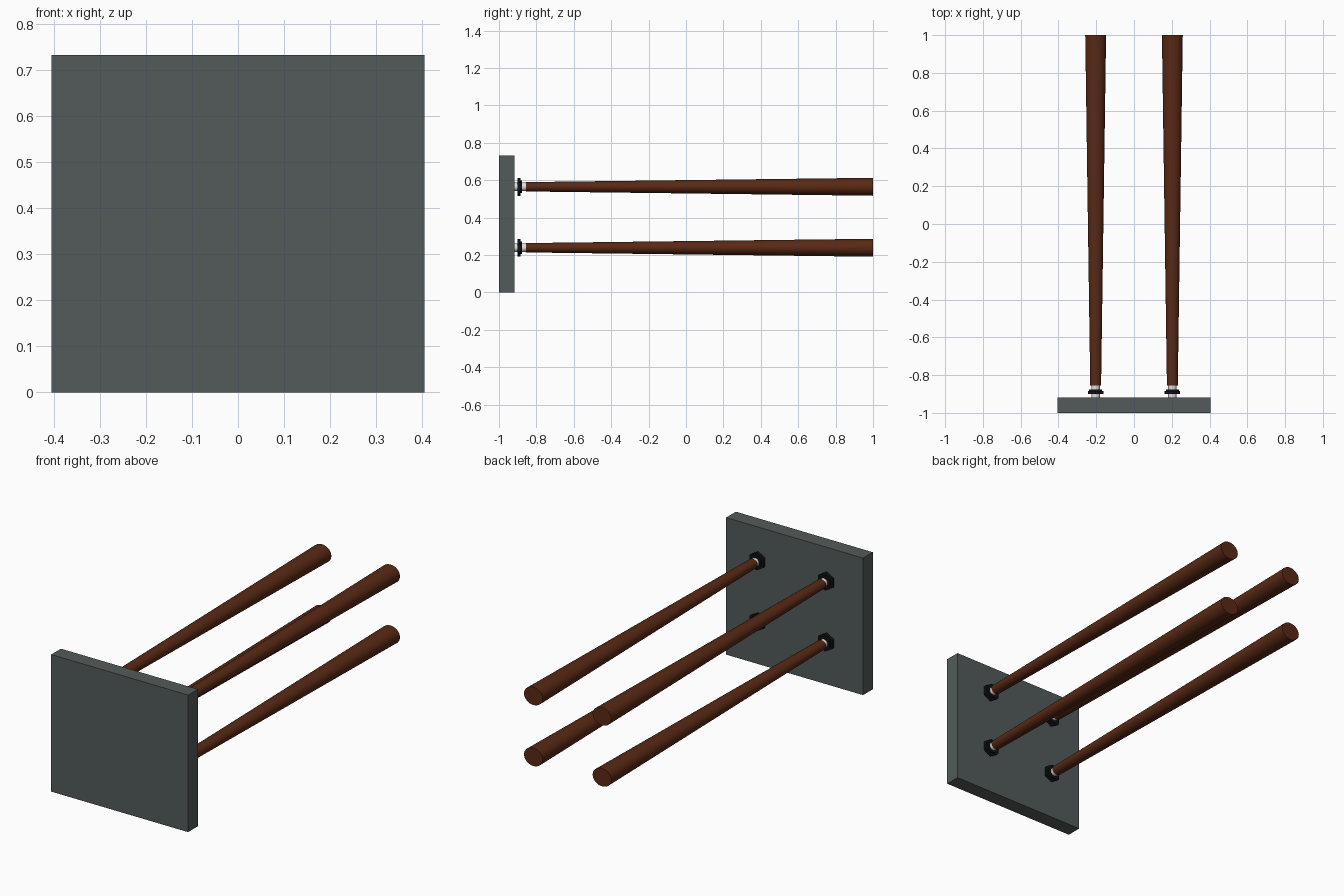
import bpy, math
from mathutils import Matrix

if "Cube" in bpy.data.objects:
    bpy.data.objects.remove(bpy.data.objects["Cube"])


def material(name, rgb):
    m = bpy.data.materials.new(name)
    m.diffuse_color = (*rgb, 1)
    m.use_nodes = True
    m.node_tree.nodes["Principled BSDF"].inputs["Base Color"].default_value = m.diffuse_color
    return m


slate = material("slate_grey", (0.085, 0.105, 0.10))
wood = material("dark_wood", (0.10, 0.022, 0.007))
black = material("black_metal", (0.006, 0.007, 0.007))
steel = material("pale_steel", (0.75, 0.75, 0.75))


def rod(name, x, z, y0, y1, r0, r1, sides, mat, widen=1.0, smooth=True):
    """Tapered cylinder along +y from y0 (radius r0) to y1 (radius r1)."""
    bpy.ops.mesh.primitive_cone_add(vertices=sides, radius1=r0, radius2=r1, depth=y1 - y0)
    o = bpy.context.object
    o.name = name
    o.data.transform(Matrix.Diagonal((widen, 1, 1, 1)))
    o.data.transform(Matrix.Rotation(-math.pi / 2, 4, 'X'))
    o.location = (x, (y0 + y1) / 2, z)
    o.data.materials.append(mat)
    if smooth:
        bpy.ops.object.shade_smooth_by_angle(angle=math.radians(35))
    return o


# Seat slab
bpy.ops.mesh.primitive_cube_add(size=1, location=(0, -0.959, 0.3665))
seat = bpy.context.object
seat.name = "seat"
seat.data.transform(Matrix.Diagonal((0.81, 0.082, 0.733, 1)))
seat.data.materials.append(slate)

# Four legs, each with bolt, hex nut and collar
for side, x in (("left", -0.203), ("right", 0.203)):
    for level, z in (("lower", 0.239), ("upper", 0.565)):
        tag = f"{level}_{side}"
        rod(f"leg_{tag}", x, z, -0.855, 1.0, 0.025, 0.048, 32, wood, widen=1.15)
        rod(f"bolt_{tag}", x, z, -0.918, -0.855, 0.022, 0.022, 24, steel)
        rod(f"nut_{tag}", x, z, -0.90, -0.885, 0.048, 0.048, 6, black, smooth=False)
        rod(f"collar_{tag}", x, z, -0.885, -0.876, 0.034, 0.034, 24, black)
